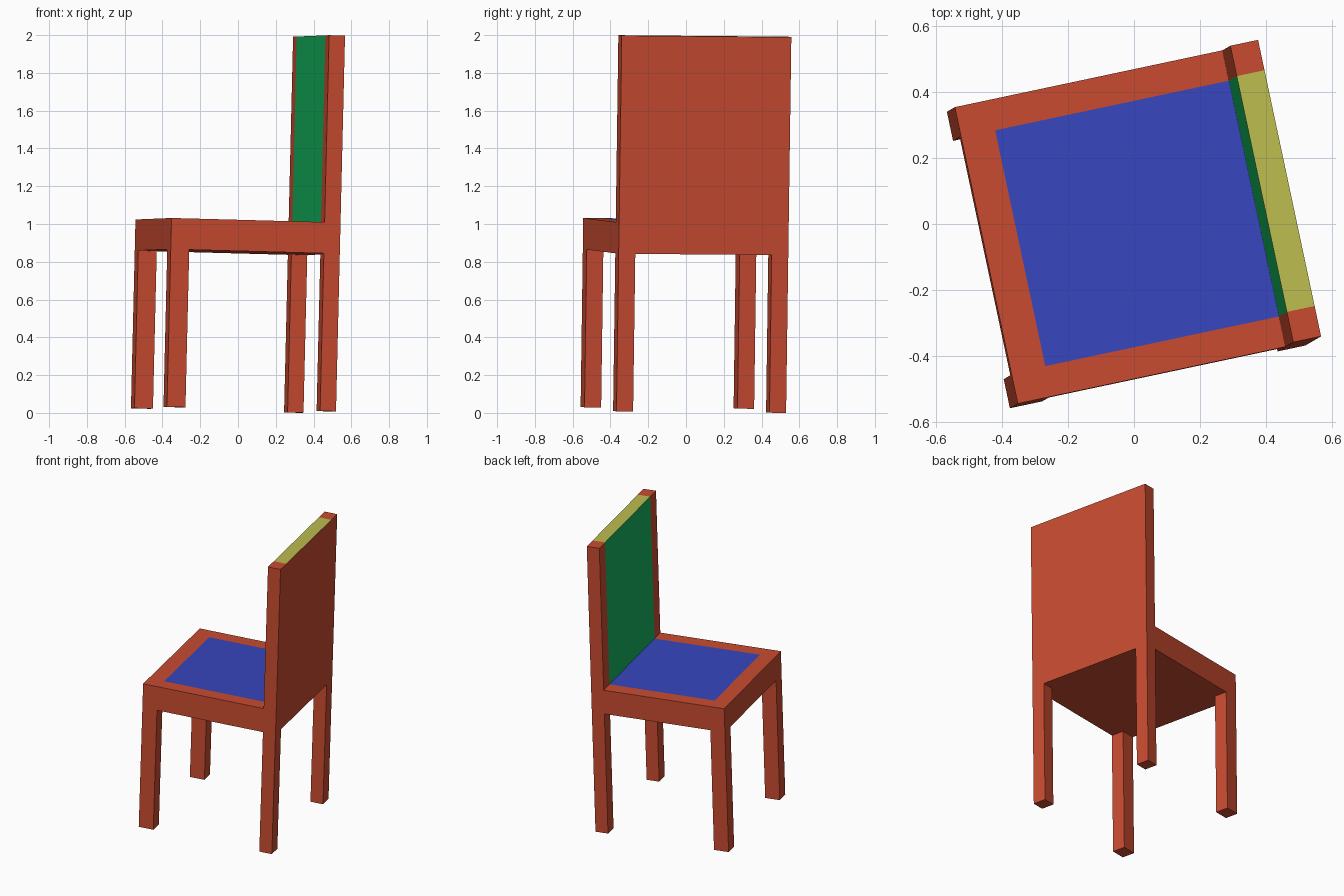
import bpy, bmesh
from math import radians
from mathutils import Matrix, Vector

if "Cube" in bpy.data.objects:
    bpy.data.objects.remove(bpy.data.objects["Cube"])

# The whole chair is turned 12 degrees and leans very slightly
POSE = (Matrix.Translation((0, -0.009, 0.0155)) @ Matrix.Rotation(-0.014, 4, 'X')
        @ Matrix.Rotation(0.024, 4, 'Y') @ Matrix.Rotation(radians(12), 4, 'Z'))


def material(name, rgb):
    m = bpy.data.materials.new(name)
    m.diffuse_color = (*rgb, 1)
    m.use_nodes = True
    m.node_tree.nodes["Principled BSDF"].inputs["Base Color"].default_value = m.diffuse_color
    return m


RED = material("red_frame", (0.58, 0.07, 0.03))
BLUE = material("blue_seat", (0.038, 0.061, 0.515))
GREEN = material("green_back", (0.007, 0.456, 0.114))
YELLOW = material("yellow_top", (0.51, 0.51, 0.08))


def box(name, lo, hi, cuts=(), paint=()):
    """Box from lo to hi; cuts = (axis, value); paint = (material, normal, test)."""
    lo, hi = Vector(lo), Vector(hi)
    bm = bmesh.new()
    bmesh.ops.create_cube(bm, size=1)
    for v in bm.verts:
        v.co = (lo + hi) / 2 + v.co * (hi - lo)
    for axis, value in cuts:
        co, no = Vector(), Vector()
        co[axis], no[axis] = value, 1
        bmesh.ops.bisect_plane(bm, geom=bm.verts[:] + bm.edges[:] + bm.faces[:],
                               plane_co=co, plane_no=no)
    bm.normal_update()
    for f in bm.faces:
        c = f.calc_center_median()
        for i, (_, normal, test) in enumerate(paint):
            if f.normal.dot(Vector(normal)) > 0.9 and test(c):
                f.material_index = i + 1
    me = bpy.data.meshes.new(name)
    bm.to_mesh(me)
    bm.free()
    for m in [RED] + [p[0] for p in paint]:
        me.materials.append(m)
    ob = bpy.data.objects.new(name, me)
    bpy.context.collection.objects.link(ob)
    ob.matrix_world = POSE
    return ob


FRONT, SPLIT, BACK = -0.482, 0.347, 0.433   # depth stations
W, INNER = 0.459, 0.365                     # half widths
UNDER, TOP = 0.835, 1.0                     # seat heights
side_cuts = [(1, -INNER), (1, INNER)]


def middle(c):
    return abs(c.y) < INNER


# Seat with blue panel
box("seat", (FRONT, -W, UNDER), (SPLIT, W, TOP), side_cuts + [(0, -0.377)],
    [(BLUE, (0, 0, 1), lambda c: middle(c) and c.x > -0.377)])

# Backrest with green front and yellow top edge
box("backrest", (SPLIT, -W, UNDER), (BACK, W, 1.99), side_cuts + [(2, TOP)],
    [(GREEN, (-1, 0, 0), lambda c: middle(c) and c.z > TOP),
     (YELLOW, (0, 0, 1), middle)])

# Legs
for side, s in (("left", 1), ("right", -1)):
    y0, y1 = sorted((s * W, s * (W - 0.09)))
    box("front_leg_" + side, (FRONT, y0, 0), (FRONT + 0.1, y1, UNDER))
    box("back_leg_" + side, (SPLIT, y0, 0), (BACK, y1, UNDER))
